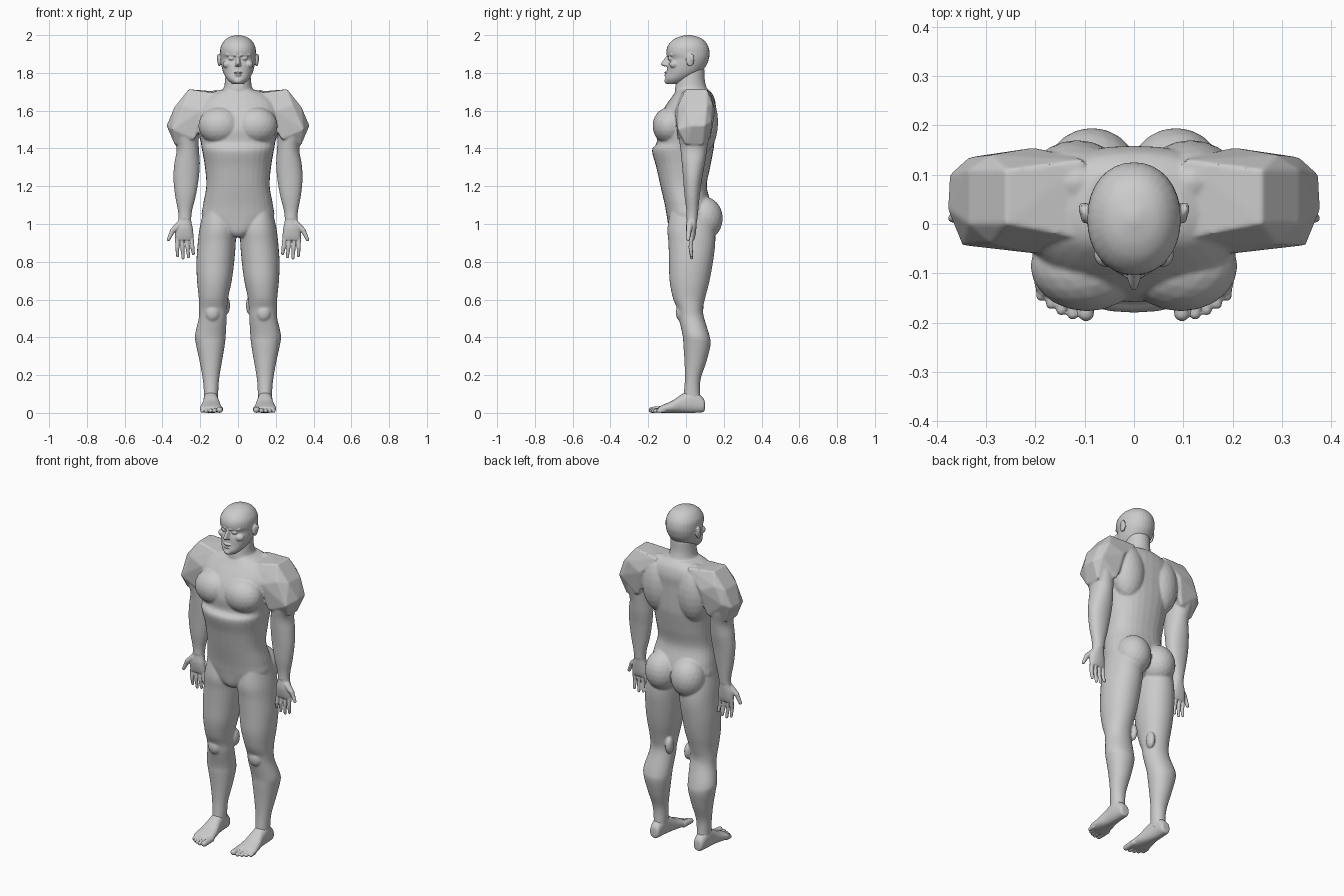
import bpy, bmesh, math
from mathutils import Vector


def loft(bm, secs, axis='Z', n=2.3, sub=5, seg=32):
    """Skin smooth sections (t, a0, a1, b0, b1): extents of a rounded ring at t."""
    rows = []
    for i in range(len(secs) - 1):
        p = [Vector(secs[min(max(i + k, 0), len(secs) - 1)]) for k in (-1, 0, 1, 2)]
        for s in range(sub):
            u = s / sub
            rows.append(0.5 * (2 * p[1] + (p[2] - p[0]) * u
                               + (2 * p[0] - 5 * p[1] + 4 * p[2] - p[3]) * u * u
                               + (3 * p[1] - p[0] - 3 * p[2] + p[3]) * u ** 3))
    rows.append(Vector(secs[-1]))
    rings = []
    for t, a0, a1, b0, b1 in rows:
        ring = []
        for k in range(seg):
            w = 2 * math.pi * k / seg
            c, s = math.cos(w), math.sin(w)
            a = (a0 + a1) / 2 + (a1 - a0) / 2 * math.copysign(abs(c) ** (2 / n), c)
            b = (b0 + b1) / 2 + (b1 - b0) / 2 * math.copysign(abs(s) ** (2 / n), s)
            ring.append(bm.verts.new((a, b, t) if axis == 'Z' else (a, t, b)))
        rings.append(ring)
    for r, q in zip(rings, rings[1:]):
        for k in range(seg):
            bm.faces.new((r[k], r[(k + 1) % seg], q[(k + 1) % seg], q[k]))
    bm.faces.new(rings[0][::-1])
    bm.faces.new(rings[-1])


def ball_points(c, r):
    tmp = bmesh.new()
    bmesh.ops.create_icosphere(tmp, subdivisions=3, radius=1)
    r = r if isinstance(r, tuple) else (r, r, r)
    pts = [tuple(c[i] + v.co[i] * r[i] for i in range(3)) for v in tmp.verts]
    tmp.free()
    return pts


def hull(bm, pts):
    tmp = bmesh.new()
    for p in pts:
        tmp.verts.new(p)
    bmesh.ops.convex_hull(tmp, input=tmp.verts[:])
    bmesh.ops.delete(tmp, geom=[v for v in tmp.verts if not v.link_faces], context='VERTS')
    me = bpy.data.meshes.new("tmp")
    tmp.to_mesh(me)
    tmp.free()
    bm.from_mesh(me)
    bpy.data.meshes.remove(me)


def ball(bm, c, r):
    hull(bm, ball_points(c, r))


def capsule(bm, p, q, r1, r2):
    hull(bm, ball_points(p, r1) + ball_points(q, r2))


def mirror(bm):
    d = bmesh.ops.duplicate(bm, geom=bm.verts[:] + bm.edges[:] + bm.faces[:])
    for v in d['geom']:
        if isinstance(v, bmesh.types.BMVert):
            v.co.x *= -1


def finish(bm, name, voxel, smooth=3):
    bmesh.ops.recalc_face_normals(bm, faces=bm.faces[:])
    me = bpy.data.meshes.new(name)
    bm.to_mesh(me)
    bm.free()
    ob = bpy.data.objects.new(name, me)
    bpy.context.collection.objects.link(ob)
    m = ob.modifiers.new("skin", 'REMESH')
    m.mode = 'VOXEL'
    m.voxel_size = voxel
    m = ob.modifiers.new("soften", 'SMOOTH')
    m.factor, m.iterations = 0.5, smooth
    bpy.ops.object.select_all(action='DESELECT')
    ob.select_set(True)
    bpy.context.view_layer.objects.active = ob
    bpy.ops.object.convert(target='MESH')
    bpy.ops.object.shade_smooth_by_angle(angle=math.radians(35))


# Body: legs
bm = bmesh.new()
loft(bm, [(1.08, .04, .18, -.08, .12), (.98, .012, .203, -.098, .15), (.90, .012, .213, -.093, .155),
          (.80, .02, .22, -.09, .143), (.70, .033, .217, -.087, .125), (.61, .052, .208, -.07, .102),
          (.55, .058, .206, -.046, .09), (.50, .06, .208, -.038, .097), (.41, .065, .228, -.018, .124),
          (.36, .07, .222, -.014, .13), (.27, .085, .203, -.008, .108), (.18, .10, .187, -.006, .078),
          (.10, .105, .18, -.012, .075), (.05, .107, .18, -.02, .085)], n=2.1)
ball(bm, (.135, -.02, .53), (.042, .034, .05))
ball(bm, (.062, .065, .57), (.02, .03, .05))
# glutes, chest and back muscles
ball(bm, (.085, .095, 1.03), (.098, .1, .115))
ball(bm, (.095, -.085, 1.52), (.115, .092, .10))
ball(bm, (.115, .085, 1.54), (.10, .085, .17))
# arms
loft(bm, [(1.62, .20, .32, -.03, .13), (1.50, .21, .345, -.042, .13), (1.40, .207, .325, -.03, .112),
          (1.32, .202, .337, -.022, .10), (1.24, .208, .342, -.015, .085), (1.15, .223, .333, -.008, .073),
          (1.07, .243, .318, .002, .065), (1.02, .248, .314, .002, .06)], n=2.1)
# angular shoulder caps
hull(bm, [(.10, -.03, 1.69), (.10, .13, 1.70), (.26, .0, 1.713), (.26, .11, 1.713), (.29, -.04, 1.63),
          (.29, .14, 1.64), (.335, .0, 1.62), (.335, .11, 1.62), (.374, .10, 1.52), (.378, .03, 1.52),
          (.348, -.043, 1.50), (.335, .135, 1.54), (.335, .0, 1.42), (.33, .09, 1.42),
          (.20, -.06, 1.60), (.20, .155, 1.60), (.23, -.045, 1.45), (.23, .13, 1.45)])
mirror(bm)
# torso
loft(bm, [(.93, -.035, .035, -.065, .06), (.96, -.09, .09, -.088, .10), (1.03, -.185, .185, -.10, .14),
          (1.10, -.185, .185, -.112, .135), (1.20, -.168, .168, -.135, .11), (1.30, -.175, .175, -.157, .128),
          (1.39, -.19, .19, -.18, .145), (1.43, -.197, .197, -.155, .15), (1.50, -.21, .21, -.158, .153),
          (1.57, -.215, .215, -.14, .155), (1.63, -.21, .21, -.105, .158), (1.68, -.17, .17, -.07, .145),
          (1.71, -.10, .10, -.05, .12)])
# neck
loft(bm, [(1.64, -.13, .13, -.08, .14), (1.69, -.10, .10, -.06, .125), (1.72, -.076, .076, -.058, .11),
          (1.76, -.069, .069, -.05, .10), (1.82, -.065, .065, -.035, .098)], n=2)
finish(bm, "body", .006)

# Head: eyes, brows and ears on one side, then mirrored
bm = bmesh.new()
ball(bm, (.034, -.080, 1.877), (.017, .016, .012))
capsule(bm, (.014, -.094, 1.896), (.058, -.074, 1.897), .010, .009)
ball(bm, (.055, -.062, 1.845), (.026, .026, .022))
ball(bm, (.099, .022, 1.868), (.01, .021, .034))
ball(bm, (.105, .03, 1.878), (.007, .014, .022))
mirror(bm)
# skull
loft(bm, [(1.742, -.03, .03, -.10, -.03), (1.765, -.056, .056, -.11, .02), (1.80, -.077, .077, -.103, .075),
          (1.84, -.088, .088, -.099, .108), (1.875, -.093, .093, -.090, .121), (1.905, -.095, .095, -.103, .125),
          (1.94, -.091, .091, -.098, .118), (1.97, -.073, .073, -.075, .098), (1.988, -.05, .05, -.045, .07),
          (1.998, -.02, .02, -.01, .035), (2.001, -.005, .005, .005, .02)], n=2.1)
# nose, lips and chin
hull(bm, [(-.008, -.09, 1.895), (.008, -.09, 1.895), (0, -.104, 1.89), (-.006, -.133, 1.848),
          (.006, -.133, 1.848), (-.018, -.10, 1.836), (.018, -.10, 1.836), (0, -.122, 1.834)])
ball(bm, (0, -.100, 1.802), (.024, .014, .0065))
ball(bm, (0, -.101, 1.788), (.021, .014, .0065))
ball(bm, (0, -.096, 1.758), (.024, .019, .017))
finish(bm, "head", .0035, 2)

# Hands: palm, fingers and outward thumb
bm = bmesh.new()
loft(bm, [(1.06, .246, .315, .004, .062), (1.02, .248, .316, .004, .058), (.98, .24, .33, .0, .055),
          (.94, .236, .333, .005, .05), (.915, .238, .331, .012, .043)])
for base, tip, z in ((.246, .236, .835), (.272, .262, .818), (.298, .291, .812), (.322, .320, .824)):
    mid = (base + tip) / 2
    capsule(bm, (base, .028, .925), (mid, .024, .875), .0115, .0105)
    capsule(bm, (mid, .024, .875), (tip, .03, z + .008), .0105, .008)
capsule(bm, (.305, .022, 1.0), (.346, .015, .965), .02, .014)
capsule(bm, (.346, .015, .965), (.368, .012, .918), .013, .009)
mirror(bm)
finish(bm, "hands", .0035, 2)

# Feet: sole-to-ankle loft along y, then five toes
bm = bmesh.new()
loft(bm, [(.10, .128, .16, .02, .05), (.09, .115, .174, .004, .08), (.035, .108, .182, 0, .12),
          (-.02, .10, .185, 0, .10), (-.07, .09, .195, 0, .066), (-.12, .082, .202, 0, .044),
          (-.145, .082, .19, .002, .032)], axis='Y')
for x, tip, r in ((.097, -.181, .016), (.124, -.182, .0115), (.147, -.174, .011),
                  (.168, -.162, .0105), (.188, -.146, .010)):
    capsule(bm, (x, -.115, r + .004), (x, tip, r), r + .002, r)
mirror(bm)
finish(bm, "feet", .0035, 2)
